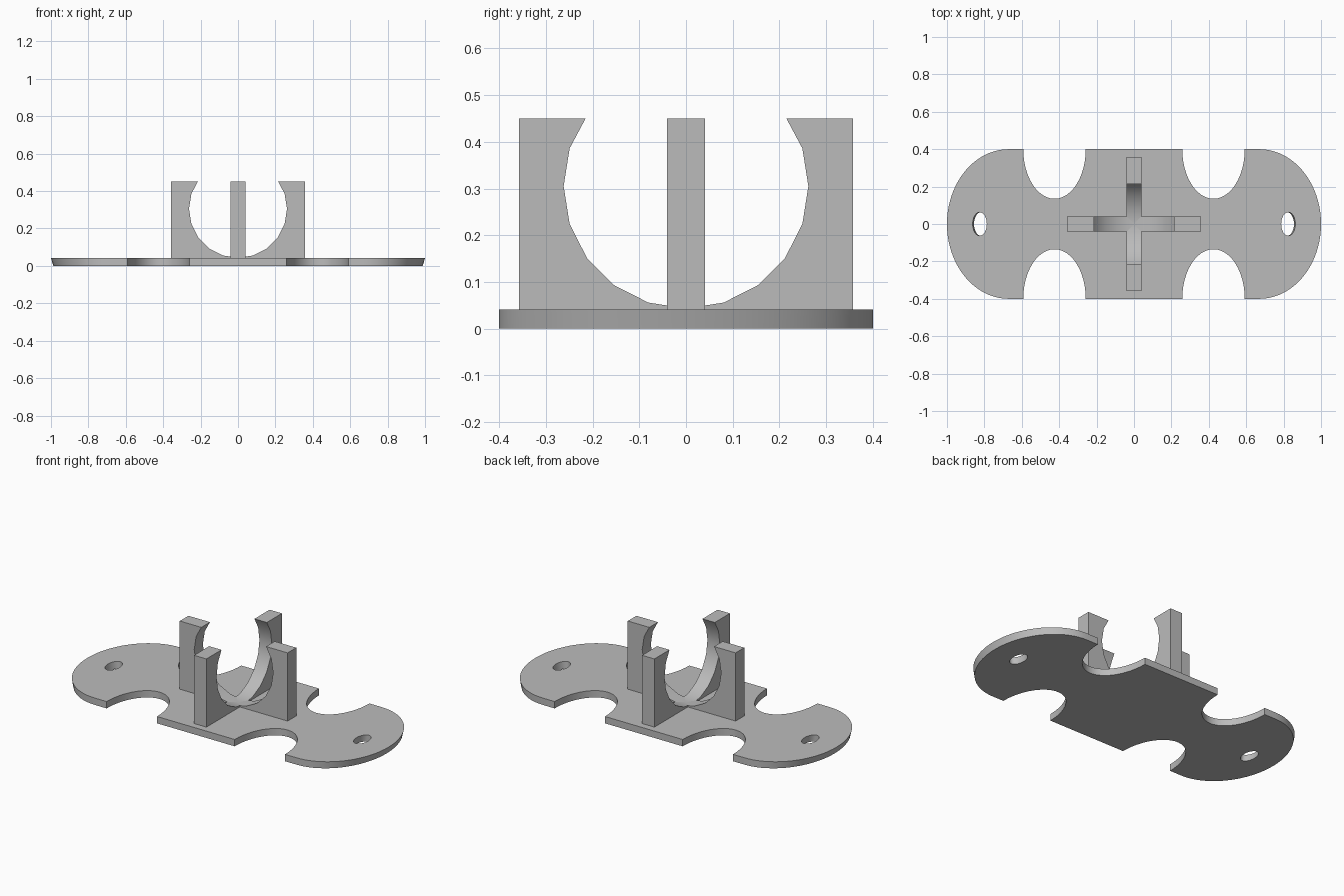
import bpy, bmesh
from math import sin, cos, radians
from mathutils import Matrix, Vector

cube = bpy.data.objects.get("Cube")
if cube:
    bpy.data.objects.remove(cube, do_unlink=True)

GREY = (0.5, 0.5, 0.5, 1)
grey = bpy.data.materials.new("plain_grey")
grey.use_nodes = True
grey.diffuse_color = GREY
grey.node_tree.nodes["Principled BSDF"].inputs["Base Color"].default_value = GREY

PLATE_H = 0.041   # plate thickness
END_X, END_R = 0.67, 0.33
HALF_Y = 0.4


def arc(cx, cy, rx, ry, start, end, steps):
    """Points along an elliptical arc, angles in degrees."""
    angles = [radians(start + (end - start) * i / steps) for i in range(steps + 1)]
    return [(cx + rx * cos(a), cy + ry * sin(a)) for a in angles]


def solid(name, loops, depth, matrix):
    """Fill closed loops (outer and holes), extrude, and place."""
    bm = bmesh.new()
    edges = []
    for loop in loops:
        vs = [bm.verts.new((x, y, 0)) for x, y in loop]
        edges += [bm.edges.new((a, b)) for a, b in zip(vs, vs[1:] + vs[:1])]
    bmesh.ops.triangle_fill(bm, edges=edges, use_beauty=True, normal=Vector((0, 0, 1)))
    ext = bmesh.ops.extrude_face_region(bm, geom=bm.faces[:])
    top = [g for g in ext["geom"] if isinstance(g, bmesh.types.BMVert)]
    bmesh.ops.translate(bm, verts=top, vec=(0, 0, depth))
    bmesh.ops.recalc_face_normals(bm, faces=bm.faces[:])
    bm.transform(matrix)
    mesh = bpy.data.meshes.new(name)
    bm.to_mesh(mesh)
    bm.free()
    mesh.materials.append(grey)
    obj = bpy.data.objects.new(name, mesh)
    bpy.context.collection.objects.link(obj)
    bpy.ops.object.select_all(action="DESELECT")
    obj.select_set(True)
    bpy.context.view_layer.objects.active = obj
    bpy.ops.object.shade_smooth_by_angle(angle=radians(30))
    return obj


# Base plate: rounded ends, four notches, two screw holes
notch = arc(0.425, HALF_Y, 0.167, 0.265, 0, -180, 24)
quarter = arc(END_X, 0, END_R, HALF_Y, 0, 90, 20) + notch
left_half = quarter + [(-x, y) for x, y in reversed(quarter)]
outline = left_half + [(x, -y) for x, y in reversed(left_half[1:-1])]
# both ends lie on y = 0, so the mirrored half skips them
holes = [arc(s * 0.825, 0, 0.038, 0.063, 0, 345, 23) for s in (-1, 1)]
plate = solid("base_plate", [outline] + holes, PLATE_H, Matrix.Identity(4))

# Slight draft on the rounded ends
for v in plate.data.vertices:
    if v.co.z < 0.01 and abs(v.co.x) > END_X:
        v.co.x -= (1 if v.co.x > 0 else -1) * 0.013 * (abs(v.co.x) - END_X) / END_R

# Crossed cradle arms with a round seat for a ball
TOP, OUT, WIDTH = 0.45, 0.358, 0.082
seat = [(0.215, TOP)] + arc(0, 0.305, 0.262, 0.262, 18, -198, 12) + [(-0.215, TOP)]
profile = [(-OUT, TOP), (-OUT, 0.02), (OUT, 0.02), (OUT, TOP)] + seat
upright = Matrix.Rotation(radians(90), 4, "X") @ Matrix.Translation((0, 0, -WIDTH / 2))
for name, turn in (("cradle_arms_side", 0), ("cradle_arms_front_back", 90)):
    solid(name, [profile], WIDTH, Matrix.Rotation(radians(turn), 4, "Z") @ upright)
